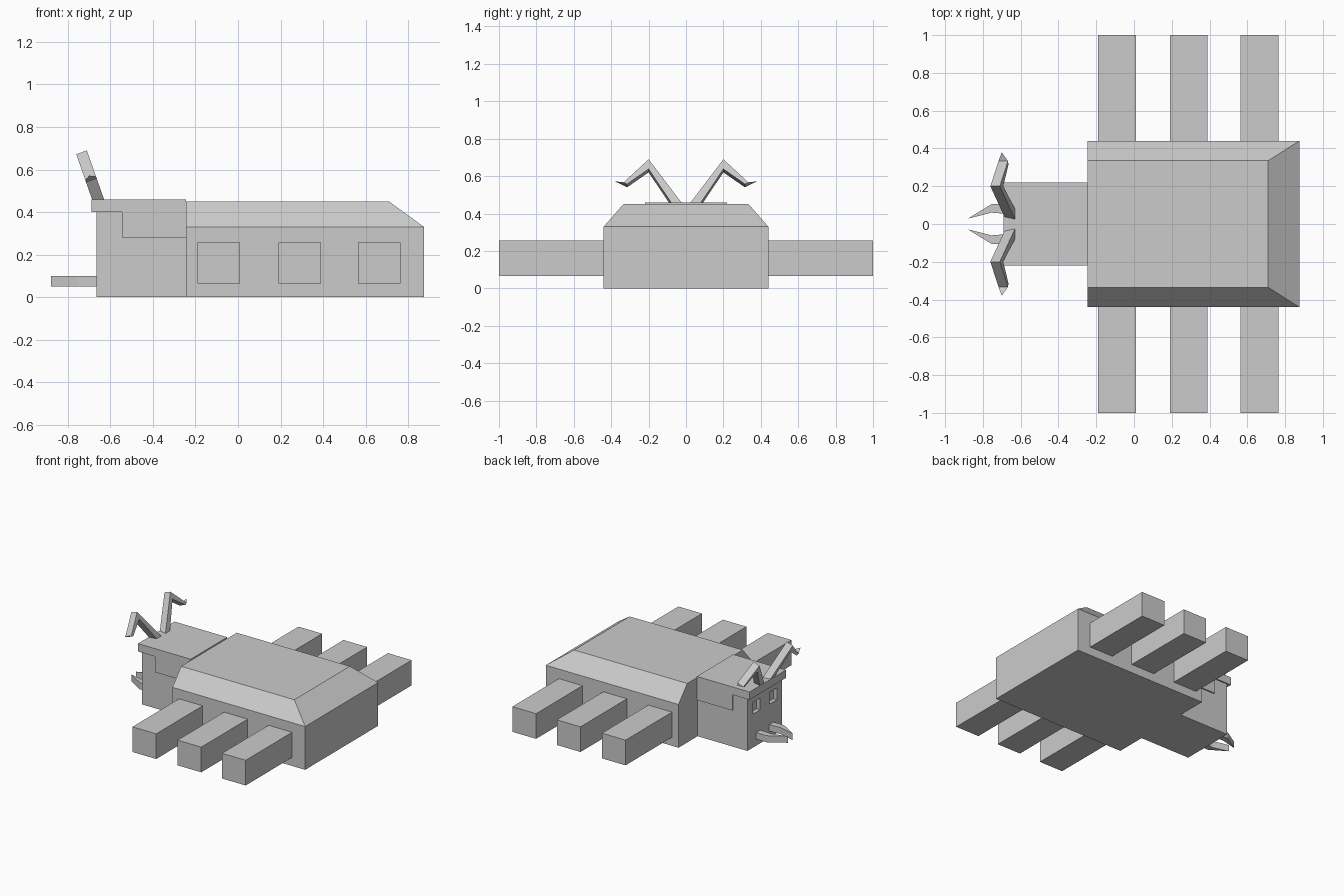
import bpy, bmesh
from mathutils import Vector

if "Cube" in bpy.data.objects:
    bpy.data.objects.remove(bpy.data.objects["Cube"])

grey = bpy.data.materials.new("shell_grey")
grey.diffuse_color = (0.6, 0.6, 0.6, 1)
grey.use_nodes = True
grey.node_tree.nodes["Principled BSDF"].inputs["Base Color"].default_value = grey.diffuse_color


def make(name, verts, faces):
    mesh = bpy.data.meshes.new(name)
    mesh.from_pydata([tuple(v) for v in verts], [], faces)
    bm = bmesh.new()
    bm.from_mesh(mesh)
    bmesh.ops.recalc_face_normals(bm, faces=bm.faces)
    bm.to_mesh(mesh)
    bm.free()
    mesh.materials.append(grey)
    ob = bpy.data.objects.new(name, mesh)
    bpy.context.collection.objects.link(ob)
    return ob


def prism(name, outline, offset):
    """Extrude a closed 3D outline along an offset vector."""
    n = len(outline)
    pts = [Vector(p) for p in outline]
    verts = pts + [p + Vector(offset) for p in pts]
    faces = [list(range(n)), list(range(n, 2 * n))]
    faces += [[i, (i + 1) % n, (i + 1) % n + n, i + n] for i in range(n)]
    return make(name, verts, faces)


def box(name, x0, x1, y0, y1, z0, z1):
    return prism(name, [(x0, y0, z0), (x1, y0, z0), (x1, y1, z0), (x0, y1, z0)],
                 (0, 0, z1 - z0))


# Body: straight walls with a bevelled roof on the sides and rear
rings = [(0.875, 0.44, 0), (0.875, 0.44, 0.33), (0.71, 0.335, 0.45)]
verts = [p for x, y, z in rings
         for p in ((-0.245, -y, z), (x, -y, z), (x, y, z), (-0.245, y, z))]
faces = [[0, 1, 2, 3], [8, 9, 10, 11], [0, 4, 8, 11, 7, 3]]
for r in (0, 4):
    faces += [[r + i, r + i + 1, r + i + 5, r + i + 4] for i in range(3)]
make("body", verts, faces)

# Head with two recessed eye sockets
head = box("head", -0.665, -0.245, -0.21, 0.21, 0, 0.43)
for s in (-1, 1):
    cutter = box("eye_cutter", -0.7, -0.635, s * 0.1 - 0.045, s * 0.1 + 0.045, 0.255, 0.345)
    cutter.hide_render = True
    cutter.hide_viewport = True
    mod = head.modifiers.new("eye_socket", "BOOLEAN")
    mod.operation = "DIFFERENCE"
    mod.solver = "EXACT"
    mod.object = cutter

# Head cap with a brim in front and deeper sides at the back
cap = [(-0.69, 0.40), (-0.545, 0.40), (-0.545, 0.28), (-0.245, 0.28),
       (-0.245, 0.46), (-0.69, 0.46)]
prism("head_cap", [(x, -0.22, z) for x, z in cap], (0, 0.44, 0))

# Antenna bent profile (y, z) on a plane leaning forward
bent = [(0.025, 0.46), (0.2, 0.69), (0.333, 0.567), (0.315, 0.558),
        (0.2, 0.638), (0.08, 0.46)]
jaw = [(-0.665, 0.105), (-0.755, 0.105), (-0.88, 0.028), (-0.755, 0.06), (-0.665, 0.053)]

for s, side in ((-1, "right"), (1, "left")):
    # Three block legs per side
    for i, x in enumerate((-0.19, 0.19, 0.565)):
        box(f"{side}_leg_{i + 1}", x, x + 0.2, s * 0.435, s * 1.0, 0.065, 0.257)

    # Mandible
    prism(f"{side}_mandible", [(x, s * y, 0.05) for x, y in jaw], (0, 0, 0.05))

    # Antenna: two bent segments ending in a point
    back = [Vector((-0.63 - 0.35 * (z - 0.46), s * y, z)) for y, z in bent]
    front = [p + Vector((-0.05, 0, -0.018)) for p in back]
    tip = Vector((-0.70, s * 0.38, 0.572))
    faces = [[0, 1, 4, 5], [1, 2, 3, 4], [6, 7, 10, 11], [7, 8, 9, 10],
             [2, 3, 12], [3, 9, 12], [9, 8, 12], [8, 2, 12]]
    faces += [[i, (i + 1) % 6, (i + 1) % 6 + 6, i + 6] for i in (0, 1, 3, 4, 5)]
    make(f"{side}_antenna", back + front + [tip], faces)
